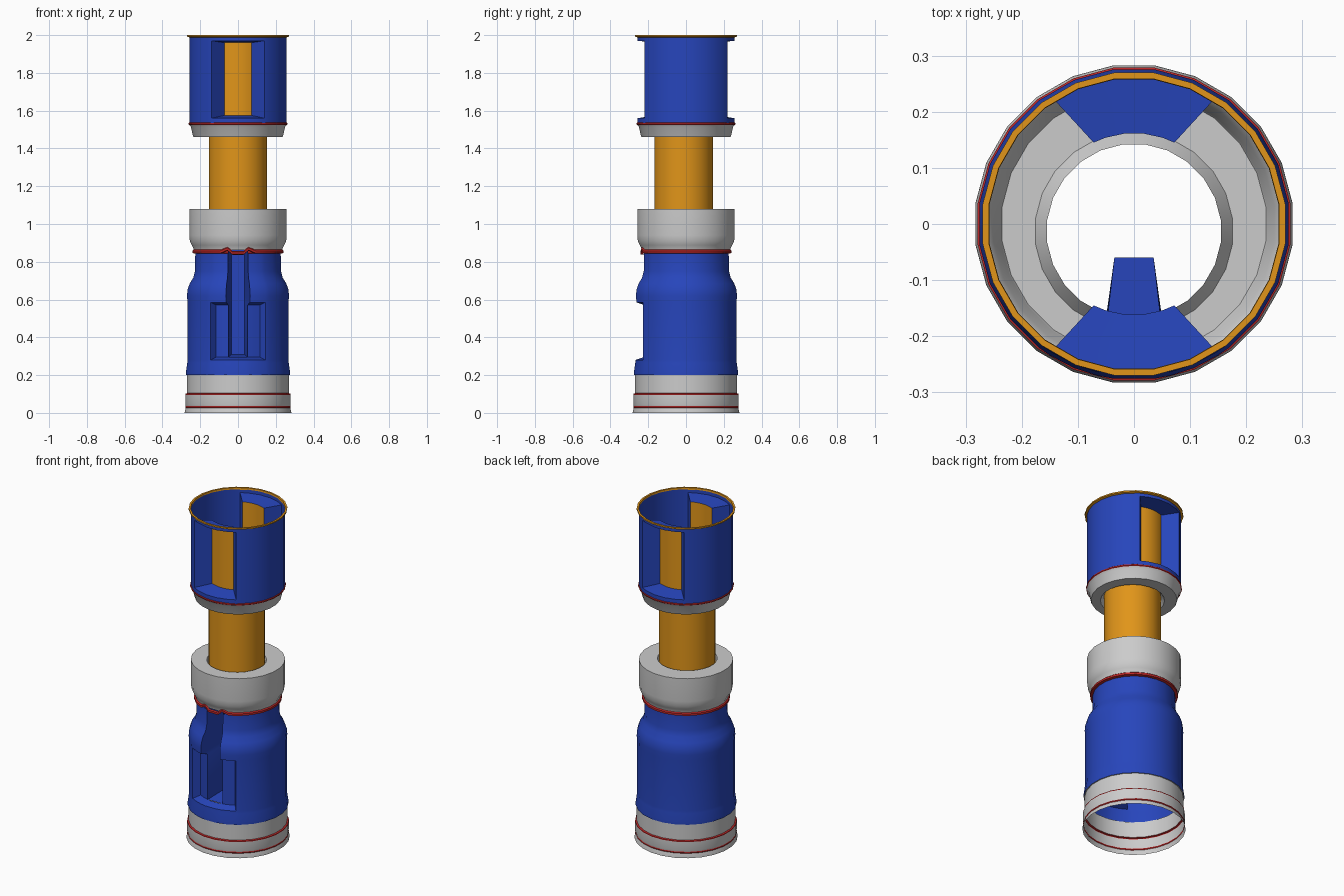
import bpy, bmesh
from math import radians, sin, cos, asin, degrees

if "Cube" in bpy.data.objects:
    bpy.data.objects.remove(bpy.data.objects["Cube"])

def colour(name, rgb):
    m = bpy.data.materials.new(name)
    m.diffuse_color = (*rgb, 1)
    m.use_nodes = True
    m.node_tree.nodes["Principled BSDF"].inputs["Base Color"].default_value = m.diffuse_color
    return m

BLUE = colour("blue", (0.02, 0.06, 0.50))
ORANGE = colour("orange", (0.75, 0.30, 0.01))
RED = colour("red", (0.50, 0.02, 0.02))
GRID = [-172.5 + 15 * i for i in range(24)]          # 24 sides, 0 = front

def pt(r, a, z, dy=0.0):
    a = radians(a)
    return (r * sin(a), -r * cos(a) + dy, z)

def finish(name, quads, mat=None):
    bm = bmesh.new()
    for q in quads:
        bm.faces.new([bm.verts.new(p) for p in q])
    bmesh.ops.remove_doubles(bm, verts=bm.verts, dist=0.0002)
    bmesh.ops.recalc_face_normals(bm, faces=bm.faces)
    me = bpy.data.meshes.new(name)
    bm.to_mesh(me)
    bm.free()
    ob = bpy.data.objects.new(name, me)
    bpy.context.collection.objects.link(ob)
    if mat:
        me.materials.append(mat)
    bpy.ops.object.select_all(action='DESELECT')
    ob.select_set(True)
    bpy.context.view_layer.objects.active = ob
    bpy.ops.object.shade_smooth_by_angle(angle=radians(30))
    return ob

def lathe(profile, angles=GRID, skip=lambda a, z: False, lift=lambda a: 0):
    """Revolve (radius, z[, y offset]) points; skip(a, z) leaves holes."""
    out = []
    for p, q in zip(profile, profile[1:]):
        for i, a in enumerate(angles):
            b = angles[(i + 1) % len(angles)]
            mid = a + ((b - a) % 360) / 2
            if not skip(mid, (p[1] + q[1]) / 2):
                out.append([pt(p[0], a, p[1] + lift(a), *p[2:]),
                            pt(p[0], b, p[1] + lift(b), *p[2:]),
                            pt(q[0], b, q[1] + lift(b), *q[2:]),
                            pt(q[0], a, q[1] + lift(a), *q[2:])])
    return out

def recess(cols, turn, outer, inner, k, slot=0):
    """Tapered wall frame and back panel; outer/inner = (r, z0, z1)."""
    R, Z0, Z1 = outer
    r, z0, z1 = inner
    frame, panel = [], []
    for a, b in zip(cols, cols[1:]):
        A, B, c, d = a + turn, b + turn, a * k + turn, b * k + turn
        frame.append([pt(R, A, Z0), pt(R, B, Z0), pt(r, d, z0), pt(r, c, z0)])
        if abs(a + b) / 2 >= slot:
            frame.append([pt(R, A, Z1), pt(R, B, Z1), pt(r, d, z1), pt(r, c, z1)])
            panel.append([pt(r, c, z0), pt(r, d, z0), pt(r, d, z1), pt(r, c, z1)])
    for a in (cols[0], cols[-1]):
        A, c = a + turn, a * k + turn
        frame.append([pt(R, A, Z0), pt(R, A, Z1), pt(r, c, z1), pt(r, c, z0)])
    return frame, panel

# Base rings
finish("base_foot", lathe([(.285, 0), (.284, .008), (.279, .026)]))
finish("base_lower_seal", lathe([(.279, .026), (.281, .031), (.279, .036)]), RED)
finish("base_band", lathe([(.279, .036), (.281, .045), (.281, .096)]))
finish("base_upper_seal", lathe([(.281, .096), (.281, .101), (.272, .104)]), RED)
finish("base_collar", lathe([(.272, .104), (.272, .2), (.278, .2)]))

# Lower body with a shallow front recess and a deep slot
W, S = 32.5, 13.5
cols = [-W, -22.5, -S, -7.5, 7.5, S, 22.5, W]
body_angles = sorted(GRID + [-W, -S, S, W])
body = [(.278, .2), (.278, .215), (.271, .265), (.27, .28), (.27, .585), (.272, .62),
        (.27, .65), (.258, .685), (.239, .715), (.23, .75), (.228, .845)]
quads = lathe(body, body_angles, lambda a, z: (.28 < z < .585 and abs(a) < W)
              or (z > .28 and abs(a) < S))
frame, panel = recess(cols, 0, (.27, .28, .585), (.225, .295, .57), .95, S)
quads += frame + panel
edge = [(.225, .295, S * .95), (.225, .57, S * .95)] + [(r, z, S) for r, z in body[4:]]
edge.append((.232, .87, S))
for s in (-1, 1):
    for (r, z, a), (r2, z2, a2) in zip(edge, edge[1:]):
        quads.append([pt(r, s * a, z), pt(r2, s * a2, z2),
                      (s * .035, -.06, max(z2, .31)), (s * .035, -.06, max(z, .31))])
quads.append([(-.035, -.06, .31), (.035, -.06, .31), (.035, -.06, .87), (-.035, -.06, .87)])
for (r, z, a), zi in ((edge[0], .31), (edge[-1], .87)):
    quads.append([pt(r, -a, z), pt(r, a, z), (.035, -.06, zi), (-.035, -.06, zi)])
finish("lower_body", quads, BLUE)

# Seal above the body, kinked around the slot
def kink(a):
    return .016 if abs(abs(a) - S) < .1 else (-.006 if abs(a) < S else 0)
finish("body_seal", lathe([(.228, .843), (.243, .846), (.243, .858), (.236, .864)],
                          body_angles, lift=kink), RED)

# Middle collar, neck tube (set slightly forward) and cup
DY = -.013
finish("middle_collar", lathe([(.236, .862), (.238, .872), (.247, .888), (.257, .91), (.26, .94),
                               (.26, 1.08), (.165, 1.08, DY), (.156, 1.04, DY)]))
finish("neck_tube", lathe([(.156, 1.04, DY), (.156, 1.49, DY)]), ORANGE)
finish("upper_cup", lathe([(.156, 1.49, DY), (.177, 1.46, DY), (.237, 1.46), (.24, 1.465),
                           (.252, 1.515), (.26, 1.526)]))
finish("cup_seal", lathe([(.26, 1.525), (.264, 1.528), (.264, 1.534), (.26, 1.537)]), RED)

# Upper body with front and back windows
V = degrees(asin(.14 / .26))
wcols = [-V, -22.5, -7.5, 7.5, 22.5, V]
top_angles = sorted(GRID + [-V, V, 180 - V, V - 180])
def window(a, z):
    return 1.56 < z < 1.97 and (abs(a) < V or abs(a) > 180 - V)
quads = lathe([(.26, 1.535), (.26, 1.56), (.26, 1.97), (.26, 1.99)], top_angles, window)
panels = []
for turn in (0, 180):
    f, p = recess(wcols, turn, (.26, 1.56, 1.97), (.162, 1.575, 1.96), .81)
    quads += f
    panels += p
finish("upper_body", quads, BLUE)
finish("window_panels", panels, ORANGE)
finish("top_rim", lathe([(.26, 1.988), (.272, 1.992), (.272, 2.0), (.261, 2.0), (.26, 1.988)]), ORANGE)
